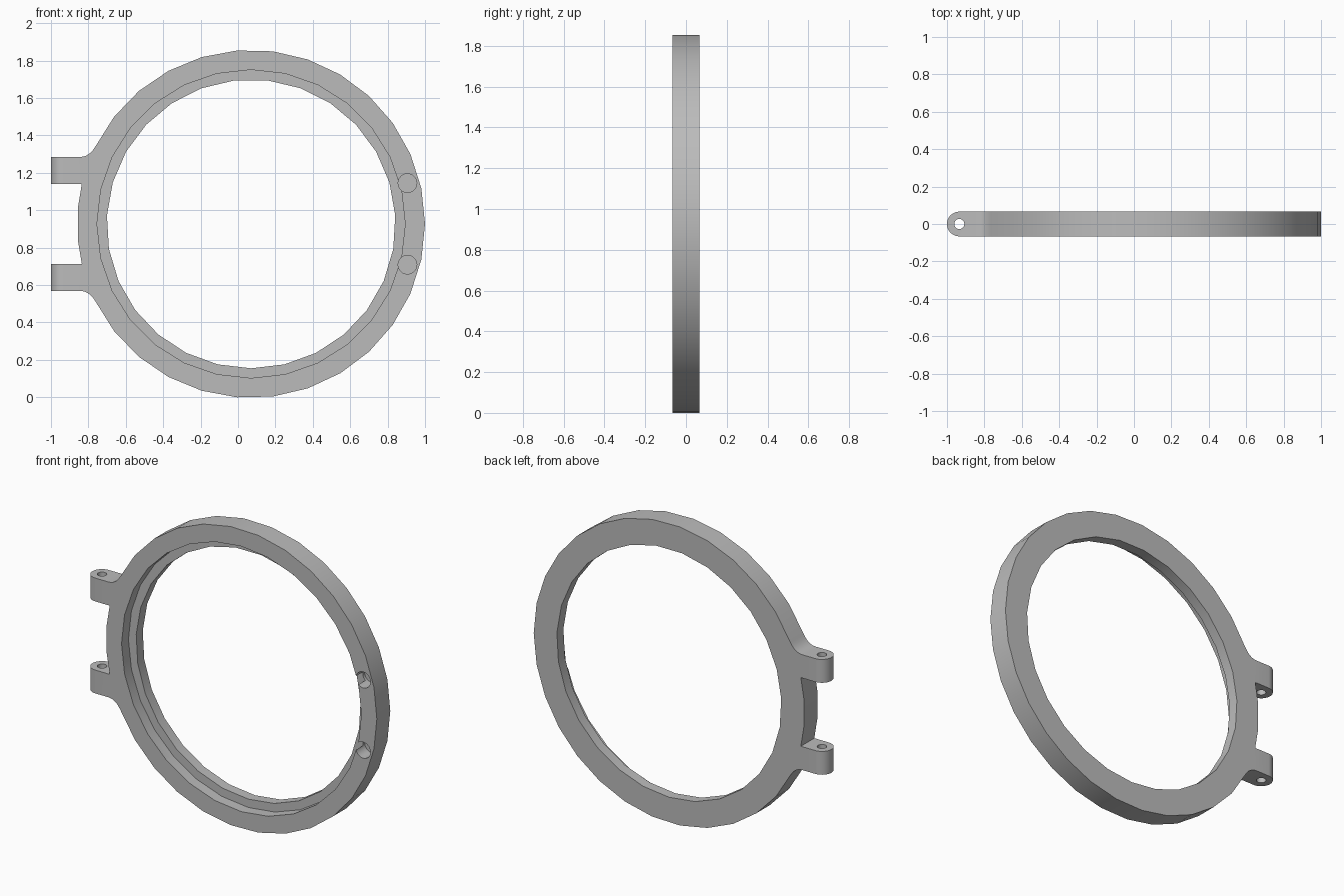
import bpy, bmesh
from math import sin, cos, radians, pi

CX, CZ = 0.07, 0.927        # ring centre
R_OUT, R_RECESS, R_BORE = 0.93, 0.824, 0.772
HALF = 0.066                # half thickness

if "Cube" in bpy.data.objects:
    bpy.data.objects.remove(bpy.data.objects["Cube"])

grey = bpy.data.materials.new("plain grey")
grey.use_nodes = True
COLOUR = (0.5, 0.5, 0.5, 1)
grey.diffuse_color = COLOUR
grey.node_tree.nodes["Principled BSDF"].inputs["Base Color"].default_value = COLOUR


def prism(name, points, low, high, axis):
    """Extrude a 2D outline along y (outline in x, z) or z (outline in x, y)."""
    bm = bmesh.new()

    def place(p, h):
        return (p[0], h, p[1]) if axis == "y" else (p[0], p[1], h)
    a = [bm.verts.new(place(p, low)) for p in points]
    b = [bm.verts.new(place(p, high)) for p in points]
    bm.faces.new(a)
    bm.faces.new(b)
    n = len(points)
    for i in range(n):
        j = (i + 1) % n
        bm.faces.new((a[i], a[j], b[j], b[i]))
    bmesh.ops.recalc_face_normals(bm, faces=bm.faces)
    mesh = bpy.data.meshes.new(name)
    bm.to_mesh(mesh)
    bm.free()
    mesh.materials.append(grey)
    obj = bpy.data.objects.new(name, mesh)
    bpy.context.collection.objects.link(obj)
    return obj


def polar(r, degrees, x=CX, y=CZ):
    return (x + r * cos(radians(degrees)), y + r * sin(radians(degrees)))


def circle(r, sides, start=0, x=CX, y=CZ):
    return [polar(r, start + 360 * i / sides, x, y) for i in range(sides)]


def combine(target, tool, operation):
    mod = target.modifiers.new("cut", "BOOLEAN")
    mod.operation, mod.object, mod.solver = operation, tool, "EXACT"
    bpy.context.view_layer.objects.active = target
    bpy.ops.object.modifier_apply(modifier=mod.name)
    bpy.data.objects.remove(tool)


# Upper half of the outline: rim arc, fillet, hinge ear, rim between the ears
STEP = 11.83
upper = [polar(R_OUT, STEP * i) for i in range(14)]
start, corner, end = upper[-1], (-0.797, 1.285), (-0.845, 1.285)
for i in range(1, 7):
    t = i / 6
    upper.append(tuple((1 - t) ** 2 * s + 2 * t * (1 - t) * c + t * t * e
                       for s, c, e in zip(start, corner, end)))
upper += [(-1.05, 1.285), (-1.05, 1.14), polar(R_OUT, 166.75), polar(R_OUT, 174.5)]
lower = [(x, 2 * CZ - z) for x, z in reversed(upper[1:])]
ring = prism("hinged_ring", upper + lower, -0.1, 0.1, "y")

# Trim to thickness, rounding the ear tips in plan
EAR_X = HALF - 1
plan = [(EAR_X + HALF * cos(pi / 2 + pi * i / 20), HALF * sin(pi / 2 + pi * i / 20))
        for i in range(21)]
plan += [(1.2, -HALF), (1.2, HALF)]
combine(ring, prism("plan_trim", plan, -0.2, 2.1, "z"), "INTERSECT")

# Bore and the stepped seat in the front
combine(ring, prism("bore", circle(R_BORE, 27, 270), -0.2, 0.2, "y"), "DIFFERENCE")
combine(ring, prism("seat", circle(R_RECESS, 28), -0.2, 0.002, "y"), "DIFFERENCE")

# Two round pockets at the side opposite the hinge
for side in (-1, 1):
    pocket = circle(0.05, 24, 0, 0.906, CZ + side * 0.218)
    combine(ring, prism("pocket", pocket, -0.2, 0.02, "y"), "DIFFERENCE")

# Hinge pin hole through both ears
pin = circle(0.027, 20, 0, EAR_X, 0)
combine(ring, prism("pin_hole", pin, 0.4, 1.5, "z"), "DIFFERENCE")

bpy.ops.object.select_all(action="DESELECT")
ring.select_set(True)
bpy.context.view_layer.objects.active = ring
bpy.ops.object.shade_smooth_by_angle(angle=radians(30))
